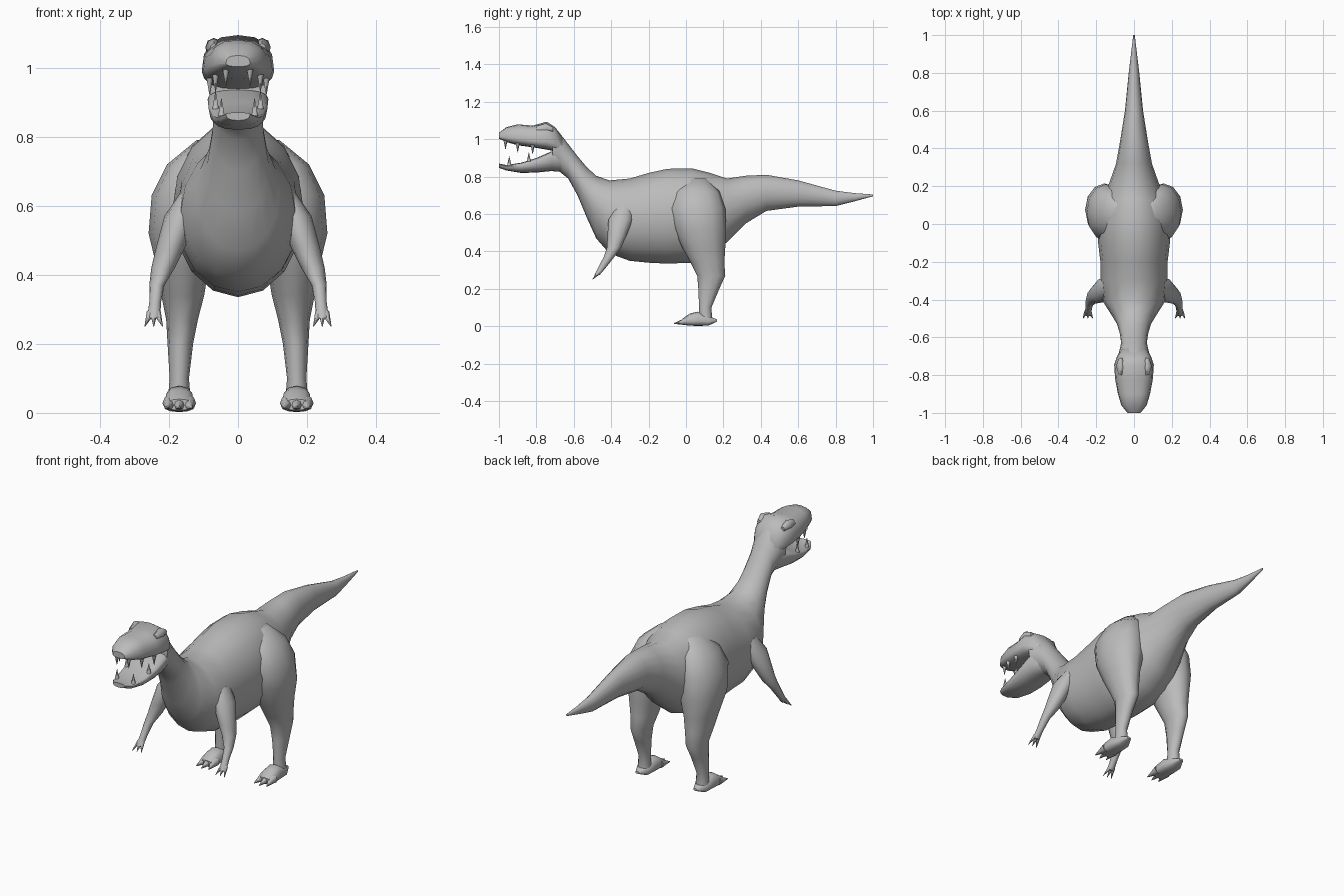
import bpy
import bmesh
from math import sin, cos, pi, radians
from mathutils import Vector

default_cube = bpy.data.objects.get("Cube")
if default_cube:
    bpy.data.objects.remove(default_cube, do_unlink=True)

# One plain grey hide
GREY = (0.5, 0.5, 0.5, 1)
hide = bpy.data.materials.new("grey_hide")
hide.use_nodes = True
hide.diffuse_color = GREY
hide.node_tree.nodes["Principled BSDF"].inputs["Base Color"].default_value = GREY


def finish(name, bm, angle):
    """Turn a bmesh into a shaded object with the hide material."""
    bmesh.ops.recalc_face_normals(bm, faces=bm.faces)
    mesh = bpy.data.meshes.new(name)
    bm.to_mesh(mesh)
    bm.free()
    mesh.materials.append(hide)
    mesh.shade_smooth()
    mesh.set_sharp_from_angle(angle=radians(angle))
    obj = bpy.data.objects.new(name, mesh)
    bpy.context.collection.objects.link(obj)
    return obj


def skin(name, rings, angle=50):
    """Join rings of points into a closed tube."""
    bm = bmesh.new()
    loops = [[bm.verts.new(p) for p in ring] for ring in rings]
    count = len(loops[0])
    for a, b in zip(loops, loops[1:]):
        for i in range(count):
            j = (i + 1) % count
            bm.faces.new((a[i], a[j], b[j], b[i]))
    bm.faces.new(loops[0])
    bm.faces.new(loops[-1])
    return finish(name, bm, angle)


def signed_power(value, power):
    return abs(value) ** power * (1 if value >= 0 else -1)


def lengthwise(name, sections, x=0, waist=0.5, power=1.0, sides=16):
    """Tube along y; each section is y, top, bottom, half width."""
    rings = []
    for y, top, bottom, width in sections:
        middle = bottom + (top - bottom) * waist
        ring = []
        for i in range(sides):
            a = 2 * pi * i / sides
            s = signed_power(sin(a), power)
            z = middle + s * ((top - middle) if s > 0 else (middle - bottom))
            ring.append((x + width * signed_power(cos(a), power), y, z))
        rings.append(ring)
    return skin(name, rings)


def upright(name, sections, side, sides=12):
    """Tube along z; each section is z, x, y, x radius, y radius."""
    turns = [2 * pi * i / sides for i in range(sides)]
    return skin(name, [[(side * (x + rx * cos(a)), y + ry * sin(a), z) for a in turns]
                       for z, x, y, rx, ry in sections])


def spike(name, base, tip, radius, sides=6):
    """Cone from a base point to a tip."""
    base, tip = Vector(base), Vector(tip)
    axis = tip - base
    bm = bmesh.new()
    bmesh.ops.create_cone(bm, cap_ends=True, segments=sides, radius1=radius,
                          radius2=radius * 0.08, depth=axis.length)
    bm.transform(axis.to_track_quat("Z", "Y").to_matrix().to_4x4())
    bmesh.ops.translate(bm, verts=bm.verts, vec=(base + tip) / 2)
    return finish(name, bm, 70)


# Tail, trunk and neck
lengthwise("body", [
    (1, .705, .695, .004), (.9, .712, .668, .016), (.8, .725, .643, .028),
    (.6, .78, .64, .048), (.43, .81, .617, .075), (.32, .805, .55, .095),
    (.22, .79, .45, .13), (.13, .82, .38, .17), (.03, .845, .34, .19),
    (-.1, .842, .335, .19), (-.2, .82, .34, .178), (-.3, .79, .35, .178),
    (-.41, .78, .39, .165), (-.48, .805, .47, .12), (-.53, .85, .58, .09),
    (-.58, .91, .7, .075), (-.63, .975, .79, .068), (-.68, 1.04, .83, .08),
    (-.715, 1.07, .84, .088)])

# Skull and open lower jaw
lengthwise("upper_head", [
    (-.66, 1.01, .92, .065), (-.7, 1.065, .935, .09), (-.745, 1.094, .945, .105),
    (-.82, 1.073, .957, .1), (-.9, 1.08, .968, .085), (-.96, 1.065, .985, .067),
    (-1, 1.035, 1.003, .035)], waist=.3, power=.8)
lengthwise("lower_jaw", [
    (-.66, .94, .825, .065), (-.72, .935, .83, .088), (-.8, .9, .822, .085),
    (-.88, .875, .82, .076), (-.96, .862, .833, .06), (-1, .87, .847, .035)],
    waist=.75, power=.8)

for side, label in ((1, "left"), (-1, "right")):
    # Brow ridge
    lengthwise(label + "_brow", [
        (-.71, 1.065, 1.04, .01), (-.75, 1.086, 1.03, .025),
        (-.8, 1.07, 1.03, .012)], x=side * .07, sides=8)

    # Teeth
    for i, (x, y, z) in enumerate([(.035, -.965, .995), (.065, -.9, .98), (.082, -.82, .97)]):
        spike(f"{label}_upper_tooth_{i}", (side * x, y, z), (side * x, y, z - .05), .011)
    for i, (x, y, z) in enumerate([(.048, -.945, .86), (.065, -.84, .88)]):
        spike(f"{label}_lower_tooth_{i}", (side * x, y, z), (side * x, y, z + .05), .011)

    # Thigh and shin
    upright(label + "_leg", [
        (.79, .08, .06, .04, .05), (.72, .125, .06, .08, .12), (.63, .15, .06, .1, .15),
        (.52, .155, .075, .104, .14), (.42, .16, .095, .075, .115),
        (.34, .16, .115, .062, .09), (.27, .162, .135, .046, .075),
        (.2, .167, .122, .037, .056), (.1, .17, .103, .028, .033),
        (.04, .17, .105, .033, .035)], side)

    # Foot with three toes
    lengthwise(label + "_foot", [
        (.165, .037, .025, .012), (.12, .055, .004, .036), (.06, .078, .002, .042),
        (.02, .068, .004, .043), (-.02, .04, .008, .036)],
        x=side * .17, waist=.35, power=.8, sides=12)
    for i, spread in enumerate((-1, 0, 1)):
        spike(f"{label}_toe_{i}", (side * .17 + spread * .025, .015, .028),
              (side * .17 + spread * .036, -.065 + .01 * abs(spread), .015), .024, 8)

    # Arm with three fingers
    upright(label + "_arm", [
        (.64, .13, -.33, .035, .05), (.57, .165, -.35, .048, .065),
        (.48, .195, -.37, .042, .05), (.42, .217, -.385, .034, .038),
        (.37, .235, -.412, .022, .028), (.32, .24, -.445, .017, .022),
        (.275, .244, -.475, .019, .014)], side)
    for i, spread in enumerate((-1, 0, 1)):
        spike(f"{label}_finger_{i}", (side * .244 + spread * .009, -.465, .29),
              (side * .244 + spread * .026, -.5, .25), .012)
